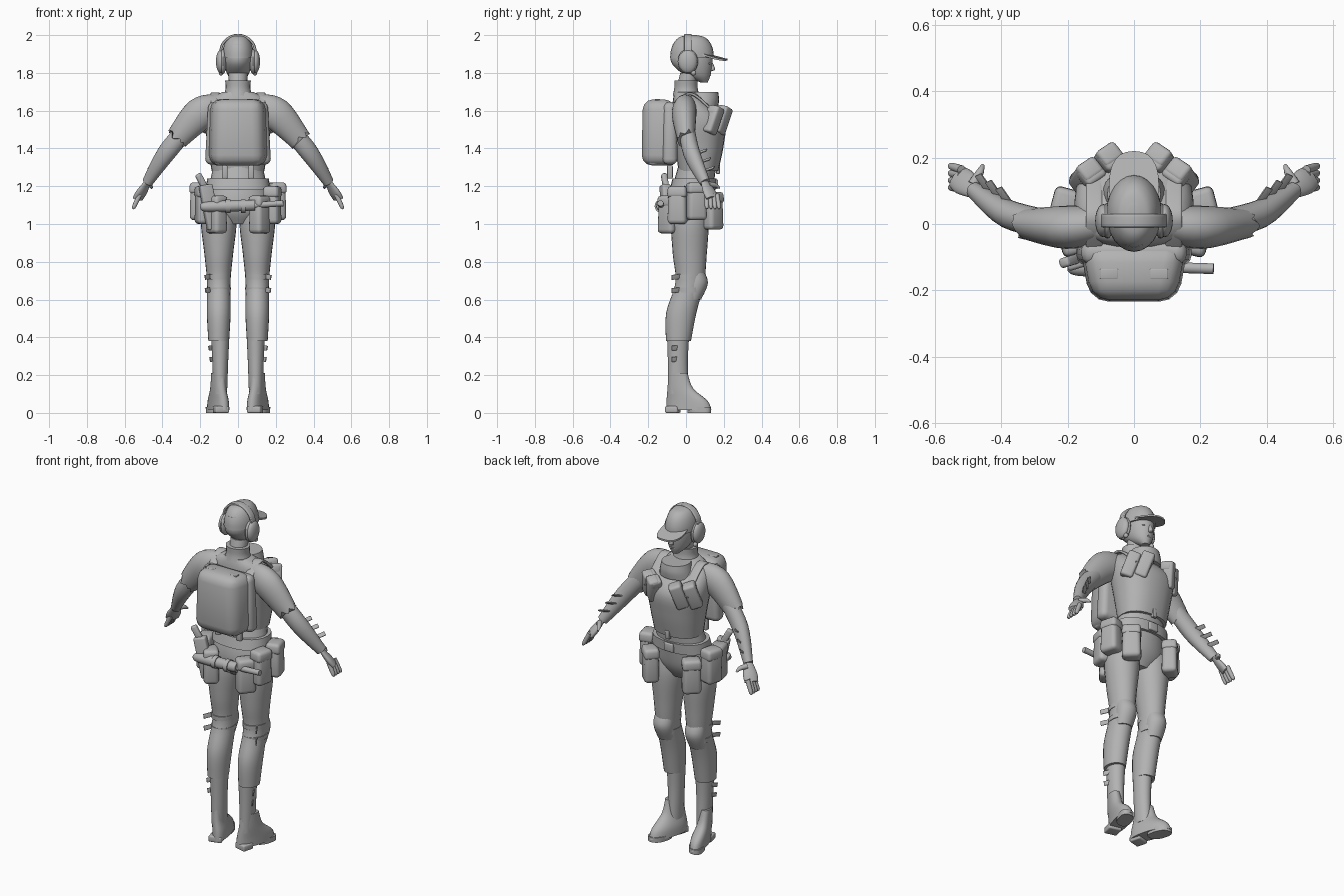
import bpy, bmesh, math, random
from mathutils import Vector, Matrix, Euler

random.seed(4)
default_cube = bpy.data.objects.get("Cube")
if default_cube:
    bpy.data.objects.remove(default_cube, do_unlink=True)

grey = bpy.data.materials.new("plain grey")
grey.use_nodes = True
grey.diffuse_color = (.45, .45, .45, 1)
grey.node_tree.nodes["Principled BSDF"].inputs["Base Color"].default_value = grey.diffuse_color
parts = []
SIDES = {"left": 1, "right": -1}


def finish(name, bm, side=1):
    if side < 0:
        bm.transform(Matrix.Scale(-1, 4, (1, 0, 0)))
    bmesh.ops.recalc_face_normals(bm, faces=bm.faces)
    mesh = bpy.data.meshes.new(name)
    bm.to_mesh(mesh)
    bm.free()
    mesh.materials.append(grey)
    ob = bpy.data.objects.new(name, mesh)
    bpy.context.collection.objects.link(ob)
    parts.append(ob)
    return ob


def spline(keys, steps=5):
    """Catmull-Rom interpolation through key rings of any dimension."""
    keys = [Vector(key) for key in keys]
    result = []
    for i in range(len(keys) - 1):
        before, start, end = keys[max(i - 1, 0)], keys[i], keys[i + 1]
        after = keys[min(i + 2, len(keys) - 1)]
        for step in range(steps):
            t = step / steps
            leave, arrive = (end - before) / 2, (after - start) / 2
            bend = (end - start) * 3 - leave * 2 - arrive
            settle = (start - end) * 2 + leave + arrive
            result.append(start + leave * t + bend * t * t + settle * t ** 3)
    return result + [keys[-1]]


def loft(name, keys, side=1, level=True, power=2, shear=0, ragged=0, count=24):
    """Skin ellipses given as (x, y, z, half width, half depth)."""
    bm = bmesh.new()
    rings = spline(keys)
    loops = []
    for i, ring in enumerate(rings):
        ahead, behind = rings[min(i + 1, len(rings) - 1)], rings[max(i - 1, 0)]
        along = Vector((ahead - behind)[:3]).normalized()
        across, out = Vector((1, 0, 0)), Vector((0, 1, 0))
        if not level:
            across = along.cross(Vector((0, 0, 1))).normalized()
            out = across.cross(along)
        loop = []
        for k in range(count):
            c, s = math.cos(math.tau * k / count), math.sin(math.tau * k / count)
            c = math.copysign(abs(c) ** (2 / power), c)
            s = math.copysign(abs(s) ** (2 / power), s)
            point = Vector(ring[:3]) + across * c * ring[3] + out * s * ring[4]
            point.x += shear * s * ring[4]
            if ring is rings[-1]:
                point += along * random.uniform(-ragged, ragged)
            loop.append(bm.verts.new(point))
        loops.append(loop)
    for low, high in zip(loops, loops[1:]):
        for k in range(count):
            bm.faces.new((low[k - 1], low[k], high[k], high[k - 1]))
    bm.faces.new(loops[0])
    bm.faces.new(loops[-1])
    return finish(name, bm, side)


def column(name, keys, x=0, side=1, **options):
    """Upright loft from (y, z, half width, half depth)."""
    return loft(name, [(x, *key) for key in keys], side, **options)


def tube(name, path, radii, aspect=1, side=1, **options):
    """Loft square to its path."""
    keys = [(*point, r, r * aspect) for point, r in zip(path, radii)]
    return loft(name, keys, side, level=False, **options)


def box(name, loc, size, rot=(0, 0, 0), bevel=.01, side=1, top=1, rear=1):
    """Rounded box; top shrinks the upper end, rear narrows the -y end."""
    bm = bmesh.new()
    bmesh.ops.create_cube(bm, size=1)
    for v in bm.verts:
        shrink = top if v.co.z > 0 else 1
        narrow = rear if v.co.y < 0 else 1
        v.co = Vector((v.co.x * size[0] * shrink * narrow, v.co.y * size[1] * shrink, v.co.z * size[2]))
    bmesh.ops.bevel(bm, geom=bm.edges[:], offset=bevel, segments=3, profile=.5, affect="EDGES")
    bm.transform(Matrix.Translation(loc) @ Euler(rot).to_matrix().to_4x4())
    return finish(name, bm, side)


def ball(name, loc, size, side=1):
    bm = bmesh.new()
    bmesh.ops.create_uvsphere(bm, u_segments=20, v_segments=12, radius=1)
    bm.transform(Matrix.Translation(loc) @ Matrix.Diagonal((*size, 1)))
    return finish(name, bm, side)


# Head and face
column("head", [(.095, 1.75, .02, .02), (.06, 1.79, .055, .07), (.03, 1.86, .075, .11), (.03, 1.95, .07, .1)])
column("nose", [(.13, 1.86, .006, .008), (.14, 1.82, .013, .014), (.13, 1.81, .008, .008)])
ball("lips", (0, .12, 1.79), (.02, .012, .007))
column("neck", [(0, 1.65, .065, .06), (0, 1.72, .05, .05), (.02, 1.8, .05, .05)])
column("neck_collar", [(0, 1.68, .075, .07), (0, 1.72, .065, .062), (0, 1.76, .068, .062)])
column("scarf", [(.08, 1.62, .1, .09), (.09, 1.66, .09, .085), (.09, 1.7, .08, .08)])

# Cap with a drooping brim
arc = [math.radians(degrees) for degrees in range(0, 90, 17)]
column("cap", [(.032, 1.88 + .12 * math.sin(a), .084 * math.cos(a) ** .65, .116 * math.cos(a) ** .65) for a in arc])
brim = column("cap_brim", [(.12, 1.92, .075, .1), (.12, 1.93, .075, .1)], power=2.4)
for v in brim.data.vertices:
    v.co.z -= .32 * max(v.co.y - .05, 0) + 3 * v.co.x ** 2

# Headset
arc = [math.radians(degrees) for degrees in range(-90, 91, 30)]
tube("headset_band", [(.095 * math.sin(a), .01, 1.9 + .1 * math.cos(a)) for a in arc], [.02] * len(arc), .35, power=4)
for tag, side in SIDES.items():
    ball(tag + "_ear_cup", (.092, .01, 1.86), (.025, .05, .062), side)
    ball(tag + "_ear_cushion", (.08, .01, 1.86), (.02, .054, .066), side)
    ball(tag + "_headset_knob", (.09, .04, 1.8), (.012, .014, .014), side)
    ball(tag + "_eye", (.03, .12, 1.85), (.013, .01, .007), side)

# Body, vest and belt
column("pelvis", [(.02, 1, .08, .06), (.02, 1.07, .16, .1), (.03, 1.16, .16, .11), (.06, 1.31, .13, .1)])
column("vest", [(.066, 1.28, .14, .105), (.07, 1.42, .16, .13), (.065, 1.55, .18, .14),
                (.02, 1.65, .16, .09), (0, 1.7, .08, .06)], power=2.3)
column("belt", [(.035, 1.18, .172, .122), (.045, 1.24, .163, .117)], power=2.3)
box("belt_buckle", (0, .16, 1.21), (.06, .02, .05), bevel=.006)
box("vest_clasp", (0, .17, 1.29), (.03, .02, .05), bevel=.004)

# Backpack
box("backpack", (0, -.145, 1.485), (.335, .18, .35), bevel=.055, top=.93, rear=.8)
box("backpack_frame", (0, -.085, 1.48), (.35, .08, .33), bevel=.03, top=.9)
box("backpack_base", (0, -.13, 1.335), (.27, .14, .05), bevel=.02, rear=.9)
for tag, side in SIDES.items():
    box(tag + "_pack_tab", (.075, -.15, 1.655), (.055, .03, .012), bevel=.003, side=side)
    box(tag + "_pack_hanger", (.07, -.085, 1.275), (.03, .03, .07), bevel=.006, side=side)
    strap = [(.12, .185, 1.55), (.12, .07, 1.665), (.12, 0, 1.685), (.12, -.1, 1.6)]
    tube(tag + "_shoulder_strap", strap, [.025] * len(strap), .3, side, power=4)

# Paired chest pouches with flaps
for tag, side in SIDES.items():
    for k, slot in enumerate(("inner", "outer")):
        place = Vector((.085 + .06 * k, .19 - .045 * k, 1.55))
        lean = (-.15, -.35, -.6)
        box(f"{tag}_{slot}_chest_pouch", place, (.07, .06, .15), lean, .014, side)
        box(f"{tag}_{slot}_chest_flap", place + Vector((-.016, .006, .045)), (.073, .064, .05), lean, .014, side)

# Belt pouches spaced round an ellipse
for tag, side in SIDES.items():
    for spot, degrees, z in (("front", 40, 1.07), ("side", 80, 1.12), ("hip", 120, 1.1), ("rear", 147, 1.05)):
        angle = math.radians(degrees)
        place = Vector((.21 * math.sin(angle), .03 + .145 * math.cos(angle), z))
        turn = (0, 0, math.atan2(-place.x, place.y))
        box(f"{tag}_{spot}_pouch", place, (.105, .085, .2), turn, .022, side, .9)
        box(f"{tag}_{spot}_flap", place + Vector((0, 0, .07)), (.108, .088, .06), turn, .018, side, .93)

# Sheathed knife and holster across the back
tip, guard, pommel = (-.2, -.13, 1.09), (.09, -.13, 1.1), (.24, -.135, 1.11)
blade = [Vector(tip).lerp(Vector(guard), t) for t in (0, .1, .5, 1)]
tube("knife_sheath", blade, (.012, .026, .03, .028))
for k, ring in enumerate(("first", "second")):
    middle = blade[2] + Vector((.08 * k - .01, 0, 0))
    tube(ring + "_sheath_band", (middle, middle + Vector((.025, 0, 0))), (.036, .036))
tube("knife_handle", (guard, pommel), (.016, .016))
box("holster", (-.15, -.105, 1.09), (.07, .045, .24), (0, -.2, .3))
box("pistol_grip", (-.19, -.11, 1.22), (.035, .03, .1), (0, -.5, .3))

# Arms and hands
elbow, wrist, knuckles = Vector((.325, 0, 1.45)), Vector((.48, .1, 1.22)), Vector((.53, .14, 1.135))
for tag, side in SIDES.items():
    tube(tag + "_sleeve", ((.11, 0, 1.615), (.205, -.01, 1.58), elbow), (.055, .065, .046), 1.33, side, ragged=.02)
    tube(tag + "_forearm", ((.26, 0, 1.52), (.38, .03, 1.375), wrist), (.042, .043, .026), 1.15, side)
    tube(tag + "_palm", (wrist, wrist.lerp(knuckles, .6), knuckles), (.025, .04, .038), .5, side)
    for k, finger in enumerate(("first", "second", "third", "little")):
        root = Vector((.52, .11 + .018 * k, 1.155))
        end = root + Vector((.036, .004 * k, -.075))
        tube(f"{tag}_{finger}_finger", (root, root.lerp(end, .8), end), (.013, .011, .005), side=side)
    tube(tag + "_thumb", ((.485, .12, 1.21), (.465, .155, 1.205), (.456, .178, 1.19)), (.016, .012, .005), side=side)
    for k, place in enumerate(("upper", "middle", "lower")):
        spot = elbow.lerp(wrist, .4 + .2 * k) + Vector((.005, .045, .025))
        box(f"{tag}_{place}_forearm_tab", spot, (.024, .06, .006), (.35, .6, -.4), .001, side)

# Legs and boots
for tag, side in SIDES.items():
    leg = [(.02, 1.1, .08, .09), (.02, 1, .094, .1), (.02, .84, .076, .09), (.02, .69, .062, .076),
           (-.025, .53, .063, .08), (-.04, .38, .055, .066)]
    column(tag + "_leg", leg, .102, side)
    column(tag + "_knee_pad", [(.045, .77, .05, .04), (.058, .69, .058, .058), (.03, .6, .05, .05)], .104, side)
    column(tag + "_boot_shaft", [(-.042, .4, .048, .058), (-.043, .27, .042, .053), (-.04, .1, .036, .054)],
           .094, side)
    column(tag + "_boot_foot", [(-.042, .21, .034, .05), (-.03, .13, .037, .068), (.005, .065, .046, .108),
                                (.015, .015, .048, .12)], .105, side, power=2.2, shear=.27)
    box(tag + "_boot_heel", (.09, -.07, .018), (.075, .07, .036), (0, 0, -.25), .008, side)
    column(tag + "_boot_sole", [(.07, 0, .043, .062), (.07, .03, .044, .063)], .122, side, power=2.5, shear=.27)
    # Strap bands with loose ends
    for spot, z, x in (("upper_knee", .72, .158), ("lower_knee", .65, .156),
                       ("upper_boot", .345, .138), ("lower_boot", .285, .132)):
        box(f"{tag}_{spot}_tab", (x, -.05, z), (.006, .06, .026), (.1, .15, .6), .001, side)
        if "knee" in spot:
            column(f"{tag}_{spot}_strap", [(.015, z - .013, .064, .077), (.016, z + .013, .065, .079)], .103, side)

# Smooth shading with sharp edges kept
bpy.ops.object.select_all(action="DESELECT")
for ob in parts:
    ob.select_set(True)
bpy.context.view_layer.objects.active = parts[0]
bpy.ops.object.shade_smooth_by_angle(angle=math.radians(40))
